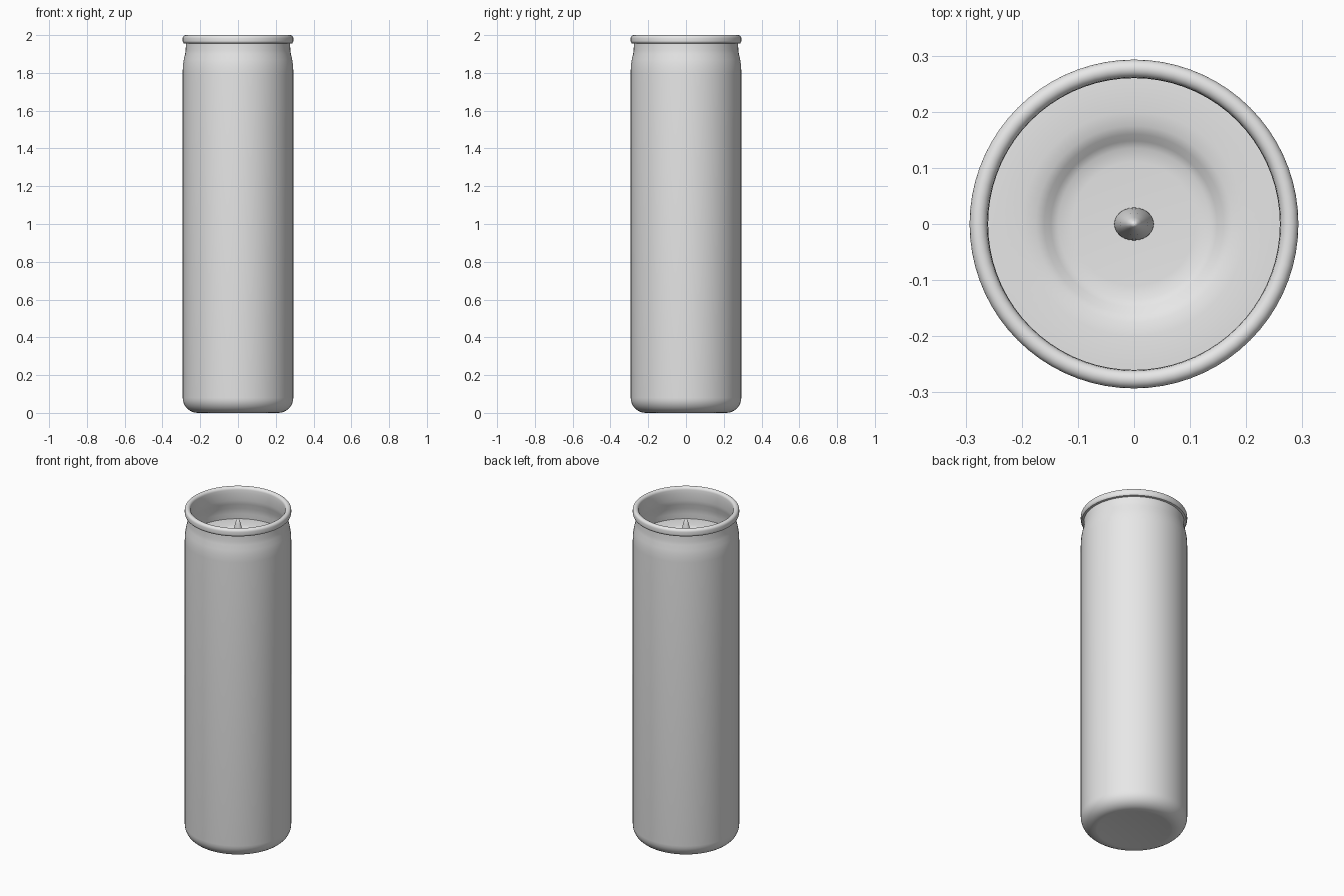
import bpy
import bmesh
import math
from mathutils import Vector

cube = bpy.data.objects.get("Cube")
if cube:
    bpy.data.objects.remove(cube, do_unlink=True)

GREY = (0.8, 0.8, 0.8, 1.0)
grey = bpy.data.materials.new("plain_grey")
grey.use_nodes = True
grey.diffuse_color = GREY
grey.node_tree.nodes["Principled BSDF"].inputs["Base Color"].default_value = GREY


def arc(cx, cz, r, start, end, steps=8):
    """Profile points along a circular arc, angles in degrees."""
    angles = [math.radians(start + (end - start) * i / steps) for i in range(steps + 1)]
    return [(cx + r * math.cos(a), cz + r * math.sin(a)) for a in angles]


def lathe(name, profile, sides=72, stretch=1.0, angle=40):
    """Revolve a profile of (radius, height) points around z."""
    bm = bmesh.new()
    verts = [bm.verts.new((r, 0, z)) for r, z in profile]
    edges = [bm.edges.new(pair) for pair in zip(verts, verts[1:])]
    bmesh.ops.spin(bm, geom=verts + edges, cent=(0, 0, 0), axis=(0, 0, 1),
                   angle=math.tau, steps=sides)
    bmesh.ops.remove_doubles(bm, verts=bm.verts, dist=0.00005)
    bmesh.ops.scale(bm, vec=Vector((1, stretch, 1)), verts=bm.verts)
    bmesh.ops.recalc_face_normals(bm, faces=bm.faces)
    mesh = bpy.data.meshes.new(name)
    bm.to_mesh(mesh)
    bm.free()
    mesh.materials.append(grey)
    obj = bpy.data.objects.new(name, mesh)
    bpy.context.collection.objects.link(obj)
    bpy.ops.object.select_all(action="DESELECT")
    obj.select_set(True)
    bpy.context.view_layer.objects.active = obj
    bpy.ops.object.shade_smooth_by_angle(angle=math.radians(angle))
    return obj


# Glass jar: rounded base, shoulder, neck and rolled rim, then the inner wall
jar = [(0, 0.006), (0.18, 0.004), (0.205, 0)]
jar += arc(0.213, 0.08, 0.08, -90, 0)
jar += [(0.293, 1.80), (0.292, 1.835), (0.287, 1.87), (0.28, 1.9),
        (0.277, 1.92), (0.276, 1.955), (0.288, 1.957)]
jar += arc(0.281, 1.969, 0.012, -30, 0, 3)
jar += arc(0.277, 1.984, 0.016, 0, 180)
jar += [(0.26, 1.965), (0.26, 1.92), (0.265, 1.895), (0.275, 1.865), (0.28, 1.83)]
jar += arc(0.21, 0.11, 0.07, 0, -90)
jar += [(0, 0.04)]
lathe("glass_jar", jar)

# Wax fill with a shallow melted pool in the middle
wax = [(0, 0.06), (0.21, 0.06)]
wax += arc(0.216, 0.13, 0.07, -90, 0)
wax += [(0.286, 1.79), (0.282, 1.8), (0.25, 1.802), (0.2, 1.801), (0.175, 1.798),
        (0.16, 1.791), (0.148, 1.78), (0.135, 1.773), (0.11, 1.771), (0, 1.77)]
lathe("wax_fill", wax)

# Tapered wick, slightly flattened front to back
wick = [(0, 1.75), (0.036, 1.75), (0.035, 1.78), (0.031, 1.82), (0.024, 1.87),
        (0.014, 1.91), (0.007, 1.927), (0, 1.932)]
lathe("wick", wick, sides=24, stretch=0.83, angle=60)
